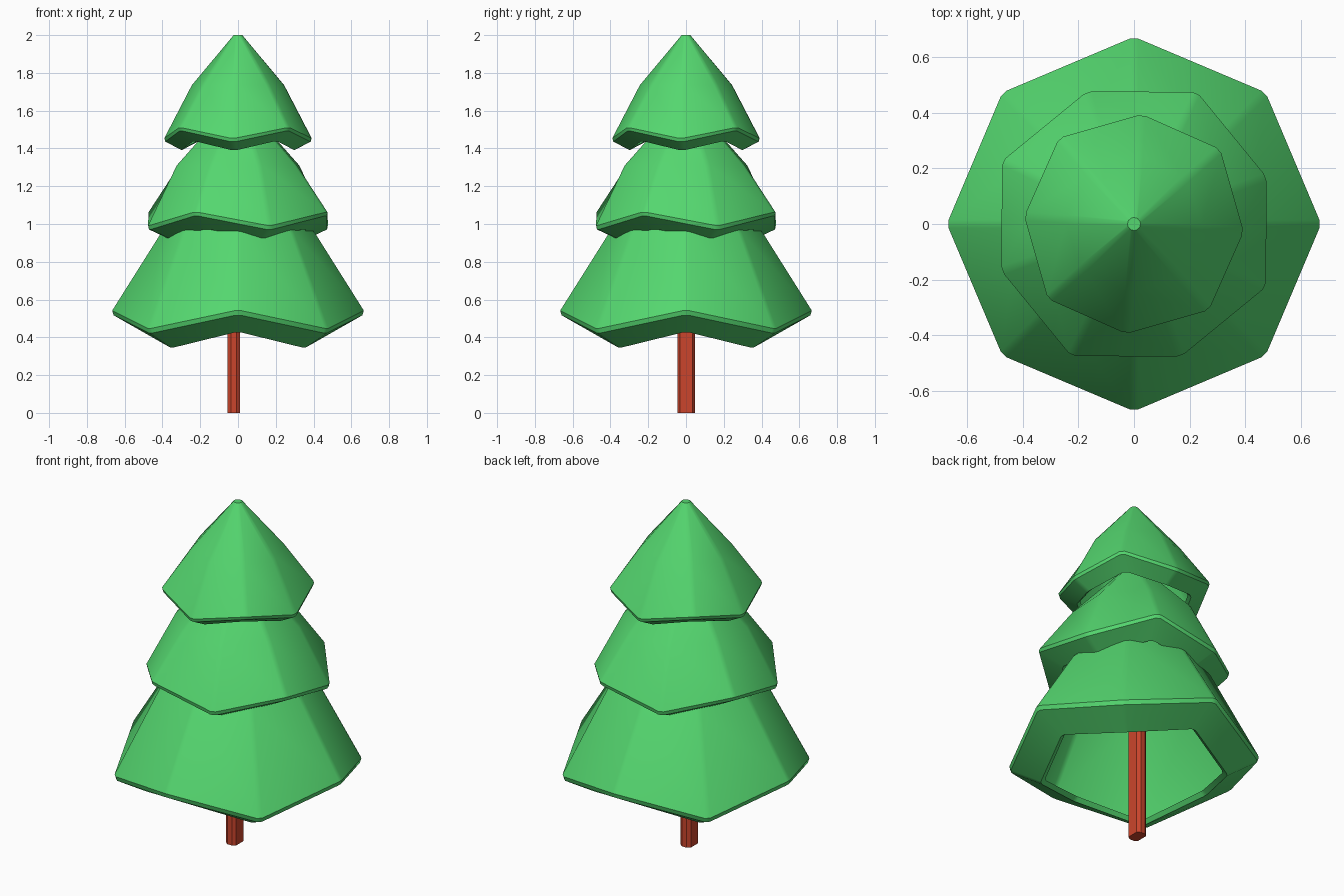
import bpy, bmesh
from math import cos, sin, radians
from mathutils import Vector

if "Cube" in bpy.data.objects:
    bpy.data.objects.remove(bpy.data.objects["Cube"])


def material(name, color):
    m = bpy.data.materials.new(name)
    m.diffuse_color = color
    m.use_nodes = True
    m.node_tree.nodes["Principled BSDF"].inputs["Base Color"].default_value = m.diffuse_color
    return m


green = material("needle_green", (0.09, 0.68, 0.16, 1))
brown = material("bark_red", (0.60, 0.06, 0.025, 1))


def finish(name, bm, mat, angle):
    bmesh.ops.recalc_face_normals(bm, faces=bm.faces)
    me = bpy.data.meshes.new(name)
    bm.to_mesh(me)
    bm.free()
    ob = bpy.data.objects.new(name, me)
    bpy.context.collection.objects.link(ob)
    me.materials.append(mat)
    bpy.context.view_layer.objects.active = ob
    ob.select_set(True)
    bpy.ops.object.shade_smooth_by_angle(angle=radians(angle))
    ob.select_set(False)


def tier(name, turn, profile):
    """Open eight-sided skirt; rows are (radius high, z high, radius low, z low)."""
    bm = bmesh.new()
    rings = []
    for rh, zh, rl, zl in profile:
        corners = []
        for i in range(8):
            a = radians(turn + 45 * i)
            r, z = (rl, zl) if i % 2 else (rh, zh)
            corners.append(Vector((r * cos(a), r * sin(a), z)))
        ring = []
        # each corner is cut into two points to chamfer the ridge
        for i, c in enumerate(corners):
            for n in (corners[i - 1], corners[(i + 1) % 8]):
                t = min(0.33, 0.016 / (n - c).length)
                ring.append(bm.verts.new(c.lerp(n, t)))
        rings.append(ring)
    for a, b in zip(rings, rings[1:]):
        for i in range(16):
            j = (i + 1) % 16
            bm.faces.new((a[i], a[j], b[j], b[i]))
    bm.faces.new(rings[0])
    finish(name, bm, green, 32)


# Branch tiers: tip, shoulder, rim chamfer, lower lip, inner lip
tier("lower_branches", 0, [
    (0.025, 1.38, 0.025, 1.38), (0.415, 0.95, 0.415, 0.95),
    (0.672, 0.545, 0.668, 0.445), (0.665, 0.52, 0.66, 0.42),
    (0.50, 0.43, 0.50, 0.343), (0.475, 0.45, 0.475, 0.363)])
tier("middle_branches", -25.5, [
    (0.025, 1.65, 0.025, 1.65), (0.345, 1.31, 0.345, 1.31),
    (0.525, 1.065, 0.505, 0.99), (0.52, 1.045, 0.50, 0.968),
    (0.395, 0.975, 0.385, 0.917), (0.375, 0.992, 0.365, 0.935)])
tier("upper_branches", -49, [
    (0.025, 2.0, 0.025, 2.0), (0.25, 1.735, 0.25, 1.735),
    (0.41, 1.512, 0.395, 1.452), (0.405, 1.495, 0.39, 1.433),
    (0.31, 1.44, 0.305, 1.388), (0.292, 1.455, 0.287, 1.403)])

# Trunk: slim post with chamfered corners
bm = bmesh.new()
outline = [(0.033, 0.034), (0.014, 0.048), (-0.014, 0.048), (-0.033, 0.034),
           (-0.033, -0.032), (-0.014, -0.046), (0.014, -0.046), (0.033, -0.032)]
base = bm.faces.new([bm.verts.new((x - 0.022, y, 0)) for x, y in outline])
top = bmesh.ops.extrude_face_region(bm, geom=[base], use_keep_orig=True)["geom"]
bmesh.ops.translate(bm, vec=(0, 0, 1.0),
                    verts=[g for g in top if isinstance(g, bmesh.types.BMVert)])
finish("trunk", bm, brown, 20)
